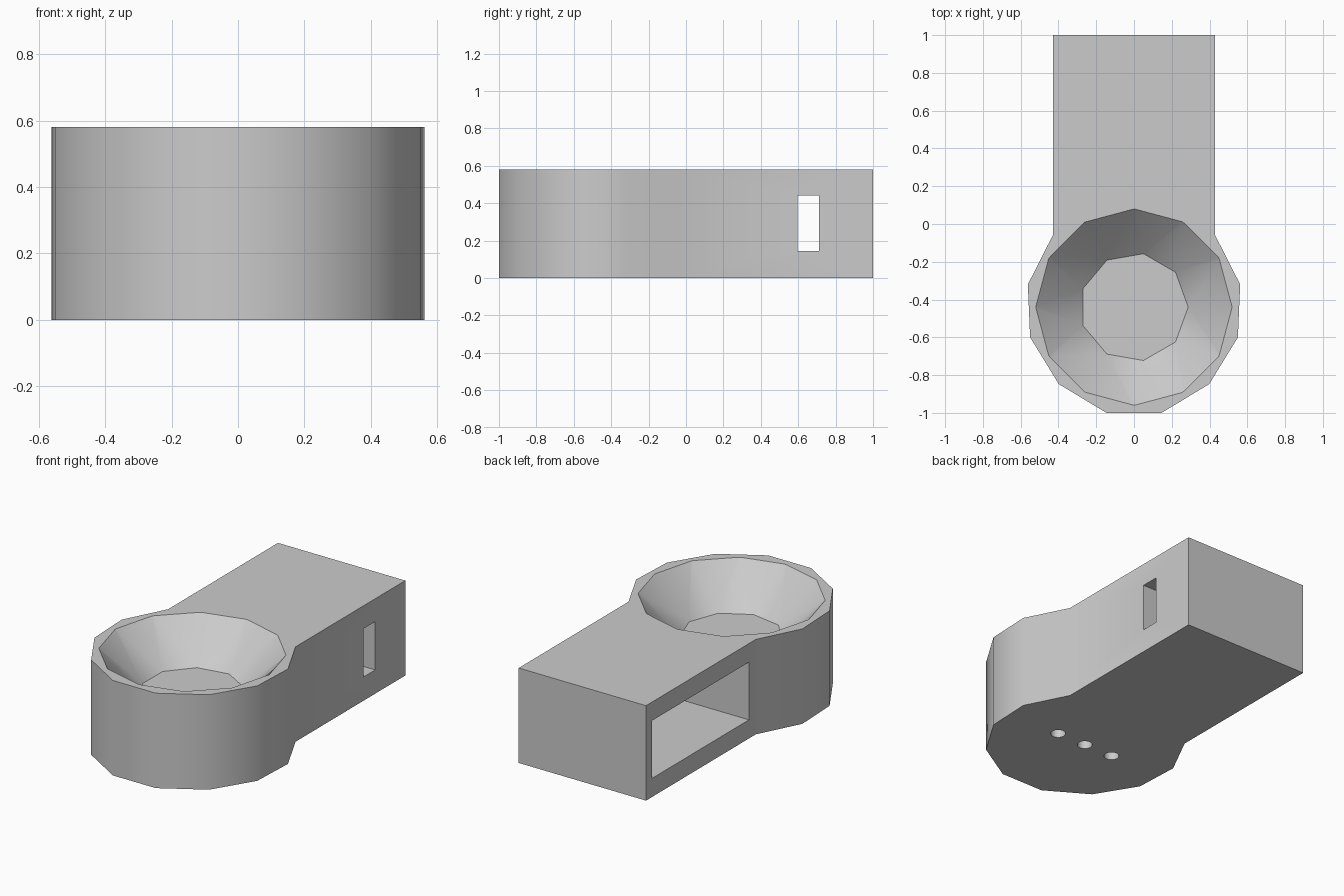
import bpy, bmesh
from math import sin, cos, pi, radians
from mathutils import Vector

cube = bpy.data.objects.get("Cube")
if cube:
    bpy.data.objects.remove(cube, do_unlink=True)

HEIGHT = 0.58
CUP_Y = -0.44      # centre of the round end
FLOOR = 0.10       # pocket floor height
SEAT = 0.35        # where the flared bowl meets the pocket

grey = bpy.data.materials.new("plain_grey")
grey.use_nodes = True
colour = (0.6, 0.6, 0.6, 1)
grey.diffuse_color = colour
grey.node_tree.nodes["Principled BSDF"].inputs["Base Color"].default_value = colour


def make_object(name, bm):
    bmesh.ops.recalc_face_normals(bm, faces=bm.faces)
    mesh = bpy.data.meshes.new(name)
    bm.to_mesh(mesh)
    bm.free()
    obj = bpy.data.objects.new(name, mesh)
    mesh.materials.append(grey)
    bpy.context.collection.objects.link(obj)
    return obj


def ring(sides, radius, z, x=0, y=CUP_Y):
    return [Vector((x + radius * cos(2 * pi * i / sides),
                    y + radius * sin(2 * pi * i / sides), z)) for i in range(sides)]


def prism(name, points, height):
    bm = bmesh.new()
    face = bm.faces.new([bm.verts.new(p) for p in points])
    top = bmesh.ops.extrude_face_region(bm, geom=[face], use_keep_orig=True)["geom"]
    bmesh.ops.translate(bm, vec=(0, 0, height),
                        verts=[g for g in top if isinstance(g, bmesh.types.BMVert)])
    return make_object(name, bm)


def box(name, x0, x1, y0, y1, z0, z1):
    return prism(name, [(x0, y0, z0), (x1, y0, z0), (x1, y1, z0), (x0, y1, z0)], z1 - z0)


def cut(target, cutter):
    cutter.hide_render = True
    mod = target.modifiers.new("cut", 'BOOLEAN')
    mod.operation = 'DIFFERENCE'
    mod.solver = 'EXACT'
    mod.object = cutter
    bpy.context.view_layer.objects.active = target
    bpy.ops.object.modifier_apply(modifier=mod.name)
    bpy.data.objects.remove(cutter, do_unlink=True)


# Body: mirrored outline of the faceted round end and the straight handle
half = [(0.145, -1), (0.398, -0.848), (0.55, -0.6), (0.562, -0.32), (0.43, -0.06), (0.43, 1)]
outline = half + [(-x, y) for x, y in reversed(half)]
body = prism("holder_body", [(x, y, 0) for x, y in outline], HEIGHT)

# Flared bowl running down into a nine-sided pocket
bm = bmesh.new()
for p in ring(12, 0.54, HEIGHT + 0.02) + ring(9, 0.287, SEAT):
    bm.verts.new(p)
bmesh.ops.convex_hull(bm, input=bm.verts)
bm.normal_update()
base = [f for f in bm.faces if all(abs(v.co.z - SEAT) < 0.001 for v in f.verts)]
low = bmesh.ops.extrude_face_region(bm, geom=base)["geom"]
bmesh.ops.translate(bm, vec=(0, 0, FLOOR - SEAT),
                    verts=[g for g in low if isinstance(g, bmesh.types.BMVert)])
cut(body, make_object("bowl_cutter", bm))

# Three round holes through the pocket floor
for x in (-0.2, 0, 0.2):
    cut(body, prism("hole_cutter", ring(20, 0.043, -0.1, x), 0.3))

# Wide side compartment, and the narrow slot opening into it from the other side
cut(body, box("compartment_cutter", -0.6, 0.315, 0.007, 0.943, 0.114, 0.466))
cut(body, box("slot_cutter", 0.2, 0.6, 0.597, 0.71, 0.145, 0.44))

# Soft shading on shallow facets, crisp edges elsewhere
bpy.ops.object.select_all(action='DESELECT')
body.select_set(True)
bpy.context.view_layer.objects.active = body
bpy.ops.object.shade_smooth_by_angle(angle=radians(35))
